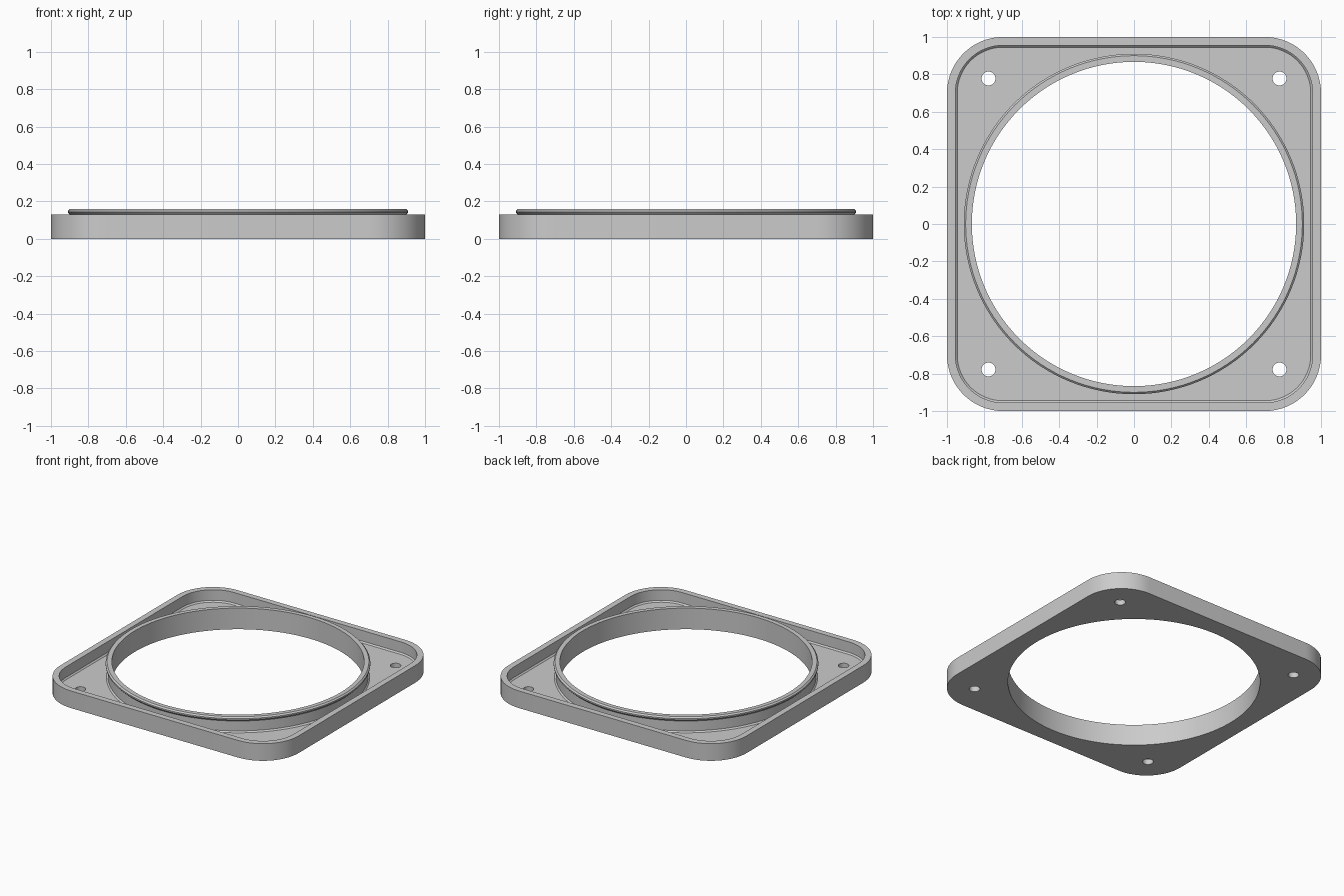
import bpy, bmesh, math

if "Cube" in bpy.data.objects:
    bpy.data.objects.remove(bpy.data.objects["Cube"])

FLOOR = 0.04      # thickness of the pocket floor
TOP = 0.13        # height of the outer wall
LIP = 0.16        # height of the round collar

bm = bmesh.new()


def circle(r, z, n=128, cx=0.0, cy=0.0):
    return [bm.verts.new((cx + r * math.cos(2 * math.pi * i / n),
                          cy + r * math.sin(2 * math.pi * i / n), z)) for i in range(n)]


def rounded_square(half, r, z, steps=16):
    loop = []
    for q, (sx, sy) in enumerate([(1, 1), (-1, 1), (-1, -1), (1, -1)]):
        for i in range(steps + 1):
            a = math.pi / 2 * (q + i / steps)
            loop.append(bm.verts.new((sx * (half - r) + r * math.cos(a),
                                      sy * (half - r) + r * math.sin(a), z)))
    return loop


def loft(loops):
    for a, b in zip(loops, loops[1:]):
        for i in range(len(a)):
            j = (i + 1) % len(a)
            bm.faces.new((a[i], a[j], b[j], b[i]))


def fill(loops):
    edges = [bm.edges.get((l[i - 1], l[i])) for l in loops for i in range(len(l))]
    bmesh.ops.triangle_fill(bm, edges=edges, use_beauty=True)


# Outer wall with a small chamfer where it meets the floor
wall = [rounded_square(h, h - 0.7, z) for h, z in
        [(1.0, 0), (1.0, TOP), (0.955, TOP), (0.955, FLOOR + 0.01), (0.945, FLOOR)]]
loft(wall)

# Round collar with a beaded lip
collar = [circle(r, z) for r, z in
          [(0.867, 0), (0.867, LIP), (0.90, LIP), (0.91, 0.15), (0.91, 0.14),
           (0.895, 0.125), (0.895, FLOOR + 0.01), (0.905, FLOOR)]]
loft(collar)

# Screw holes in the corners
holes = []
for sx in (-1, 1):
    for sy in (-1, 1):
        hole = [circle(0.037, z, 32, sx * 0.778, sy * 0.778) for z in (0, FLOOR)]
        loft(hole)
        holes.append(hole)

# Underside and pocket floor
fill([wall[0], collar[0]] + [h[0] for h in holes])
fill([wall[-1], collar[-1]] + [h[1] for h in holes])
bmesh.ops.recalc_face_normals(bm, faces=bm.faces[:])

mesh = bpy.data.meshes.new("mounting_frame")
bm.to_mesh(mesh)
bm.free()
frame = bpy.data.objects.new("mounting_frame", mesh)
bpy.context.collection.objects.link(frame)

grey = bpy.data.materials.new("light_grey")
grey.diffuse_color = (0.6, 0.6, 0.6, 1)
grey.use_nodes = True
grey.node_tree.nodes["Principled BSDF"].inputs["Base Color"].default_value = grey.diffuse_color
mesh.materials.append(grey)

bpy.context.view_layer.objects.active = frame
frame.select_set(True)
bpy.ops.object.shade_smooth_by_angle(angle=math.radians(30))
